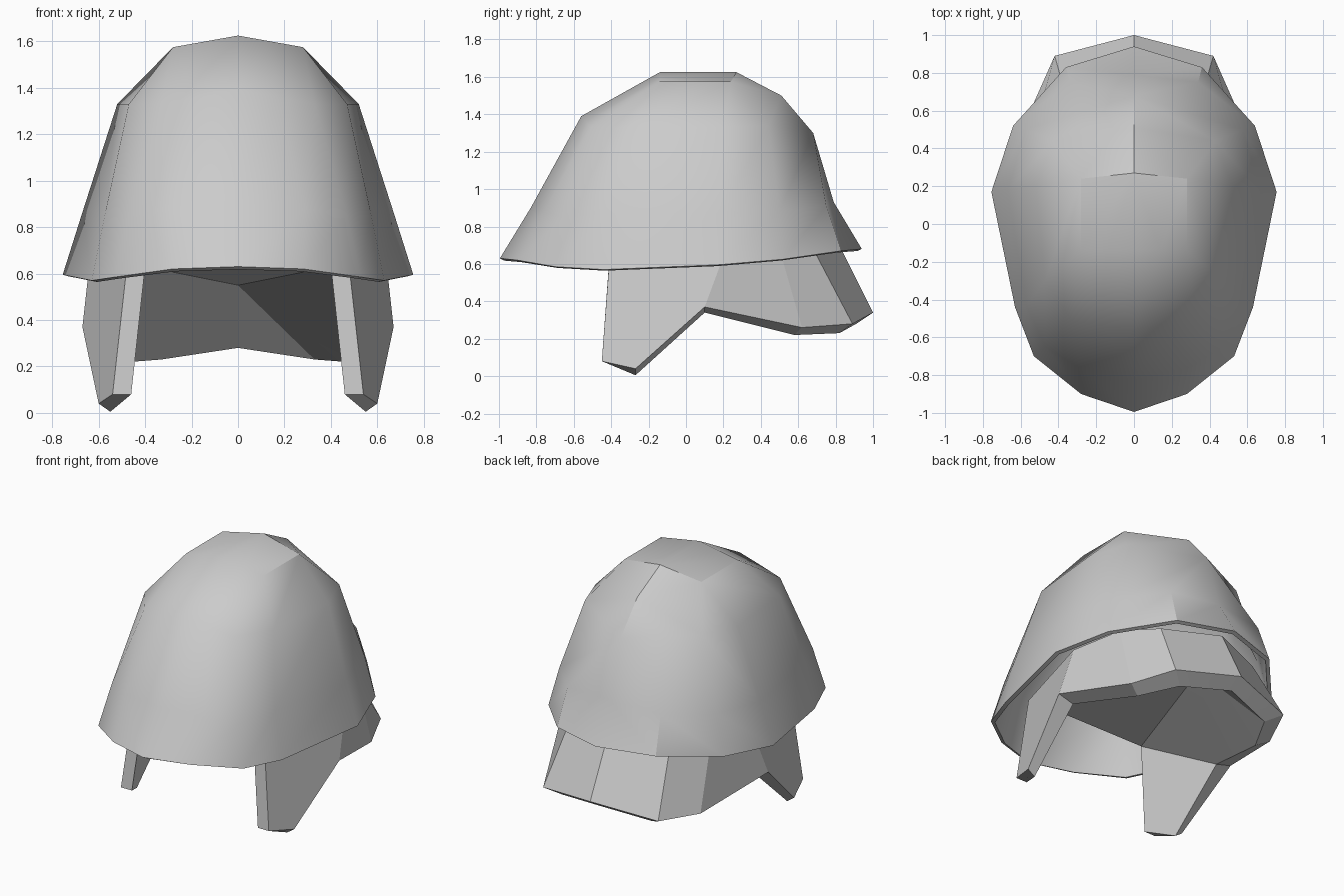
import bpy, bmesh, math

if "Cube" in bpy.data.objects:
    bpy.data.objects.remove(bpy.data.objects["Cube"])

grey = bpy.data.materials.new("warm_grey")
grey.diffuse_color = (0.6, 0.6, 0.6, 1)
grey.use_nodes = True
grey.node_tree.nodes["Principled BSDF"].inputs["Base Color"].default_value = grey.diffuse_color


def half_mesh(name, points, faces, thickness=0.0, angle=30):
    """Build the x >= 0 half, mirror it, thicken it and shade it."""
    bm = bmesh.new()
    keys = {k: bm.verts.new(p) for k, p in points.items()}
    for f in faces:
        bm.faces.new([keys[k] for k in f])
    geom = bm.verts[:] + bm.edges[:] + bm.faces[:]
    bmesh.ops.mirror(bm, geom=geom, axis='X', merge_dist=0.001)
    bmesh.ops.remove_doubles(bm, verts=bm.verts[:], dist=0.001)
    bmesh.ops.recalc_face_normals(bm, faces=bm.faces[:])
    # the highest face of the shell must look up
    top = max(bm.faces, key=lambda f: f.calc_center_median().z)
    if thickness and top.normal.z < 0:
        bmesh.ops.reverse_faces(bm, faces=bm.faces[:])
    me = bpy.data.meshes.new(name)
    bm.to_mesh(me)
    bm.free()
    me.materials.append(grey)
    ob = bpy.data.objects.new(name, me)
    bpy.context.collection.objects.link(ob)
    bpy.ops.object.select_all(action='DESELECT')
    ob.select_set(True)
    bpy.context.view_layer.objects.active = ob
    if thickness:
        mod = ob.modifiers.new("thickness", 'SOLIDIFY')
        mod.thickness = thickness
        mod.offset = -1
        bpy.ops.object.modifier_apply(modifier=mod.name)
    bpy.ops.object.shade_smooth_by_angle(angle=math.radians(angle))
    return ob


# Helmet shell: three rings running front to back, then the crown
rim = [(0, -.995, .63), (.28, -.9, .62), (.53, -.70, .585), (.63, -.44, .57),
       (.755, .17, .595), (.64, .52, .625), (.36, .83, .67), (0, .94, .68)]
mid = [(0, -.83, .90), (.29, -.76, .88), (.47, -.65, .85), (.57, -.43, .87),
       (.668, .18, .87), (.575, .50, .88), (.34, .75, .91), (0, .79, .93)]
upper = [(0, -.56, 1.39), (.17, -.535, 1.36), (.33, -.51, 1.33), (.47, -.30, 1.33),
         (.52, .20, 1.33), (.43, .44, 1.34), None, (0, .68, 1.30)]
pts = {}
for tag, ring in (("r", rim), ("m", mid), ("u", upper)):
    for i, p in enumerate(ring):
        if p:
            pts[f"{tag}{i}"] = p
pts.update(t0=(0, -.14, 1.625), t1=(.14, -.14, 1.60), t2=(.28, -.14, 1.575),
           t4=(.28, .24, 1.575), b=(0, .27, 1.625), k=(0, .51, 1.50))
faces = [[f"r{i}", f"r{i+1}", f"m{i+1}", f"m{i}"] for i in (0, 2, 3, 4, 5, 6)]
faces += [[f"m{i}", f"m{i+1}", f"u{i+1}", f"u{i}"] for i in range(5)]
faces += [s.split() for s in (
    "r1 r2 m2", "r1 m2 m1", "m5 m6 u7 u5", "m6 m7 u7",
    "u0 u1 t1 t0", "u1 u2 t2 t1", "u2 u3 t2", "u3 u4 t4 t2", "u4 u5 t4",
    "t0 t1 t2 t4 b", "t4 u5 k b", "u5 u7 k")]
half_mesh("helmet_shell", pts, faces, thickness=0.025, angle=33)

# Cheek flaps and neck guard in one piece, with a sloping underside
guard = dict(
    o0t=(.48, -.41, .62), o1t=(.64, .20, .64), o2t=(.53, .50, .68),
    o3t=(.36, .68, .68), o4t=(0, .82, .70),
    o0b=(.54, -.45, .08), tip=(.60, -.27, .04), o1b=(.67, .10, .37),
    o2b=(.54, .62, .26), o3b=(.42, .89, .28), o4b=(0, 1.0, .34),
    i0t=(.40, -.41, .63), i0b=(.46, -.45, .08), itip=(.55, -.27, .005),
    i1b=(.56, .10, .34), i2b=(.46, .58, .22),
    i3b=(.33, .82, .23), i4b=(0, .91, .28), p=(0, .60, .55))
gfaces = [s.split() for s in (
    "o0t o0b tip o1b o1t", "o1t o1b o2b o2t", "o2t o2b o3b o3t", "o3t o3b o4b o4t",
    "o0t i0t i0b o0b", "o0b i0b itip tip", "tip itip i1b o1b",
    "o1b i1b i2b o2b", "o2b i2b i3b o3b", "o3b i3b i4b o4b",
    "i0t i1b itip i0b", "i0t p i1b",
    "p i2b i1b", "p i3b i2b", "p i4b i3b")]
half_mesh("cheek_and_neck_guard", guard, gfaces, angle=18)

# Flat ceiling between the flaps, inside the shell
ceiling = dict(p=(0, .60, .55), a=(.40, -.41, .63), m=(0, -.41, .63))
half_mesh("guard_ceiling", ceiling, [["p", "a", "m"]])
